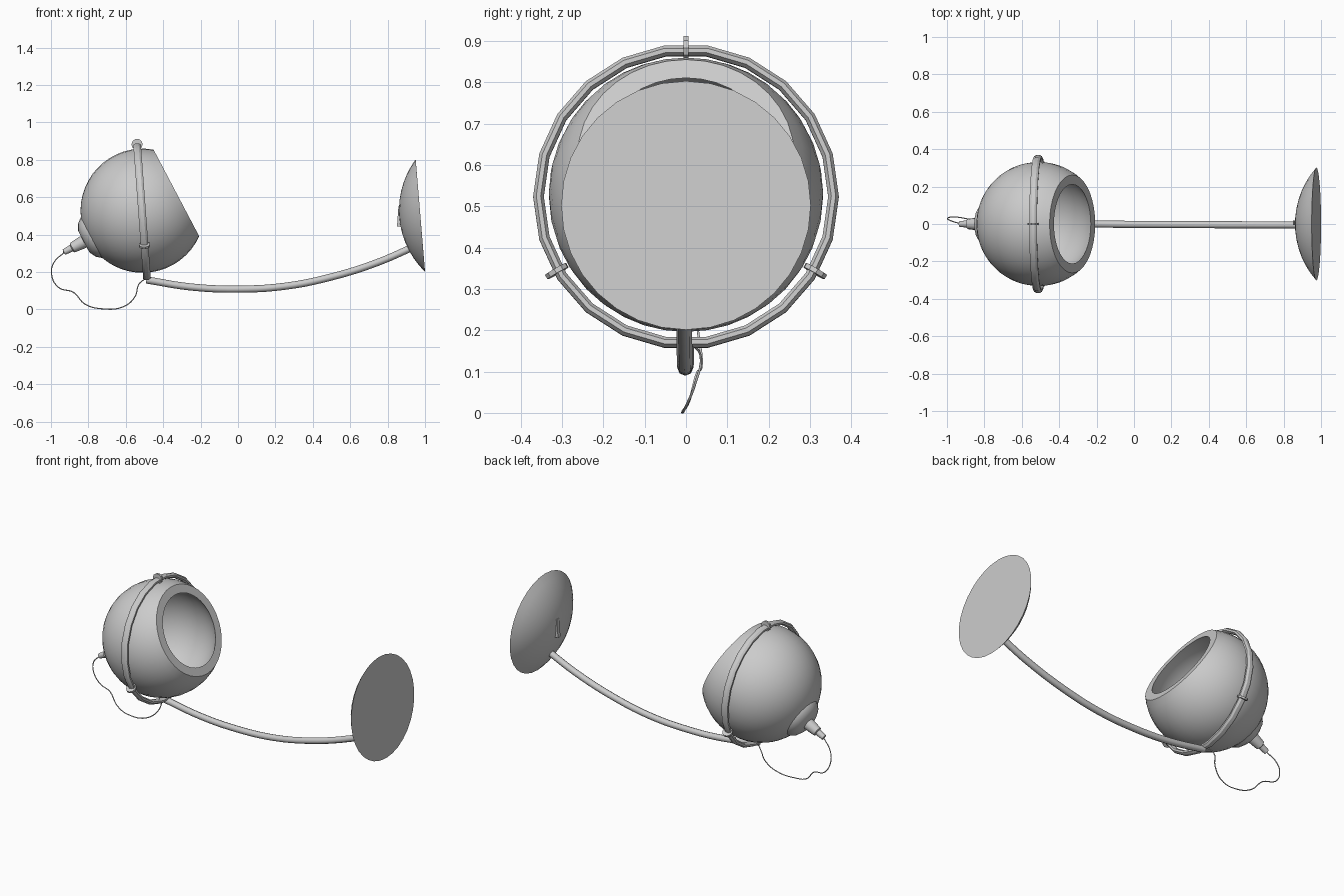
import bpy, bmesh, math
from mathutils import Vector

if "Cube" in bpy.data.objects:
    bpy.data.objects.remove(bpy.data.objects["Cube"])


def finish(bm, name, angle=None):
    bmesh.ops.remove_doubles(bm, verts=bm.verts, dist=1e-5)
    bmesh.ops.recalc_face_normals(bm, faces=bm.faces)
    me = bpy.data.meshes.new(name)
    bm.to_mesh(me)
    bm.free()
    ob = bpy.data.objects.new(name, me)
    bpy.context.collection.objects.link(ob)
    if angle:
        bpy.context.view_layer.objects.active = ob
        ob.select_set(True)
        bpy.ops.object.shade_smooth_by_angle(angle=math.radians(angle))
        ob.select_set(False)
    return ob


def lathe(name, profile, segs, loc, axis, closed=False, angle=None):
    """Revolve (radius, height) points about an axis direction."""
    bm = bmesh.new()
    q = Vector(axis).to_track_quat('Z', 'Y')
    rows = []
    for i in range(segs):
        a = 2 * math.pi * i / segs
        rows.append([bm.verts.new(q @ Vector((r * math.cos(a), r * math.sin(a), h)) + Vector(loc))
                     for r, h in profile])
    n = len(profile)
    for i in range(segs):
        A, B = rows[i], rows[(i + 1) % segs]
        for j in range(n if closed else n - 1):
            k = (j + 1) % n
            bm.faces.new((A[j], B[j], B[k], A[k]))
    return finish(bm, name, angle)


def tube(name, pts, radius, res):
    """Smooth round tube through the given points."""
    cu = bpy.data.curves.new(name, 'CURVE')
    cu.dimensions = '3D'
    cu.bevel_depth = radius
    cu.bevel_resolution = res
    cu.resolution_u = 5
    cu.use_fill_caps = True
    sp = cu.splines.new('BEZIER')
    sp.bezier_points.add(len(pts) - 1)
    for bp, p in zip(sp.bezier_points, pts):
        bp.co = p
        bp.handle_left_type = bp.handle_right_type = 'AUTO'
    ob = bpy.data.objects.new(name, cu)
    bpy.context.collection.objects.link(ob)
    return ob


def arc(r, a0, a1, n):
    return [(r * math.sin(a0 + (a1 - a0) * i / n), r * math.cos(a0 + (a1 - a0) * i / n))
            for i in range(n + 1)]


# spherical lamp shade, cut open towards the upper right
C = Vector((-0.51, 0, 0.528))
AIM = Vector((0.885, 0, 0.466)).normalized()
R, RI, CUT = 0.332, 0.294, 0.204
outer = arc(R, math.pi, math.acos(CUT / R), 18)
inner = arc(RI, math.acos(CUT / RI), math.pi, 16)
lathe("lamp_shade", outer + inner, 36, C, AIM, angle=30)

# socket cover and stepped cable grip at the back
lathe("socket_cover", [(0.128, 0.29), (0.12, 0.313), (0.1, 0.337), (0.065, 0.355), (0, 0.357)],
      20, C, -AIM, angle=35)
lathe("cable_grip", [(0, 0.34), (0.036, 0.34), (0.034, 0.37), (0.028, 0.425), (0.019, 0.43),
                     (0.016, 0.475), (0, 0.48)], 12, C, -AIM, angle=35)

# hoop around the shade
HC = Vector((-0.513, 0, 0.523))
HN = Vector((0.74, 0, 0.055)).normalized()
section = [(0.357 + 0.014 * math.cos(math.pi * (k + .5) / 4),
            0.022 * math.sin(math.pi * (k + .5) / 4)) for k in range(8)]
lathe("hoop", section, 22, HC, HN, closed=True, angle=30)

# three clips holding the shade in the hoop
UP = Vector((0, 1, 0)).cross(HN) * -1
if UP.z < 0:
    UP = -UP
for i in range(3):
    a = math.radians(120 * i)
    rad = UP * math.cos(a) + Vector((0, 1, 0)) * math.sin(a)
    lathe(f"clip_{i + 1}", [(0, -0.006), (0.03, -0.006), (0.03, 0.006), (0, 0.006)],
          10, HC + rad * 0.361, HN.cross(rad))

# curved arm
tube("arm", [(-0.49, 0.0, 0.158), (-0.25, 0, 0.12), (0, -0.002, 0.109), (0.25, -0.003, 0.124),
             (0.5, -0.004, 0.174), (0.75, -0.005, 0.253), (0.935, -0.006, 0.333)], 0.019, 2)

# domed base with flat sole
BN = Vector((0.6, 0, 0.05)).normalized()
D, BR = 0.113, 0.302
SR = (BR * BR + D * D) / (2 * D)
cap = [(r, h - SR + D) for r, h in arc(SR, 0, math.asin(BR / SR), 7)]
lathe("base", cap + [(0, 0)], 32, (0.975, 0, 0.502), -BN, angle=30)

# rocker switch on the base
bm = bmesh.new()
bmesh.ops.create_cube(bm, size=1)
for v in bm.verts:
    v.co = Vector((0.868 + v.co.x * 0.036, 0.006 + v.co.y * 0.024, 0.498 + v.co.z * 0.11))
    if v.co.x < 0.868 and v.co.z > 0.5:
        v.co.x += 0.008
finish(bm, "switch")

# loose cable
tube("cable", [(-0.925, 0.0, 0.308), (-0.985, 0.02, 0.25), (-0.997, 0.03, 0.19),
               (-0.96, 0.038, 0.118), (-0.88, 0.025, 0.092), (-0.82, 0.008, 0.03),
               (-0.73, -0.008, 0.004), (-0.61, 0.0, 0.016), (-0.55, 0.022, 0.07),
               (-0.53, 0.036, 0.135), (-0.49, 0.015, 0.168)], 0.003, 1)
